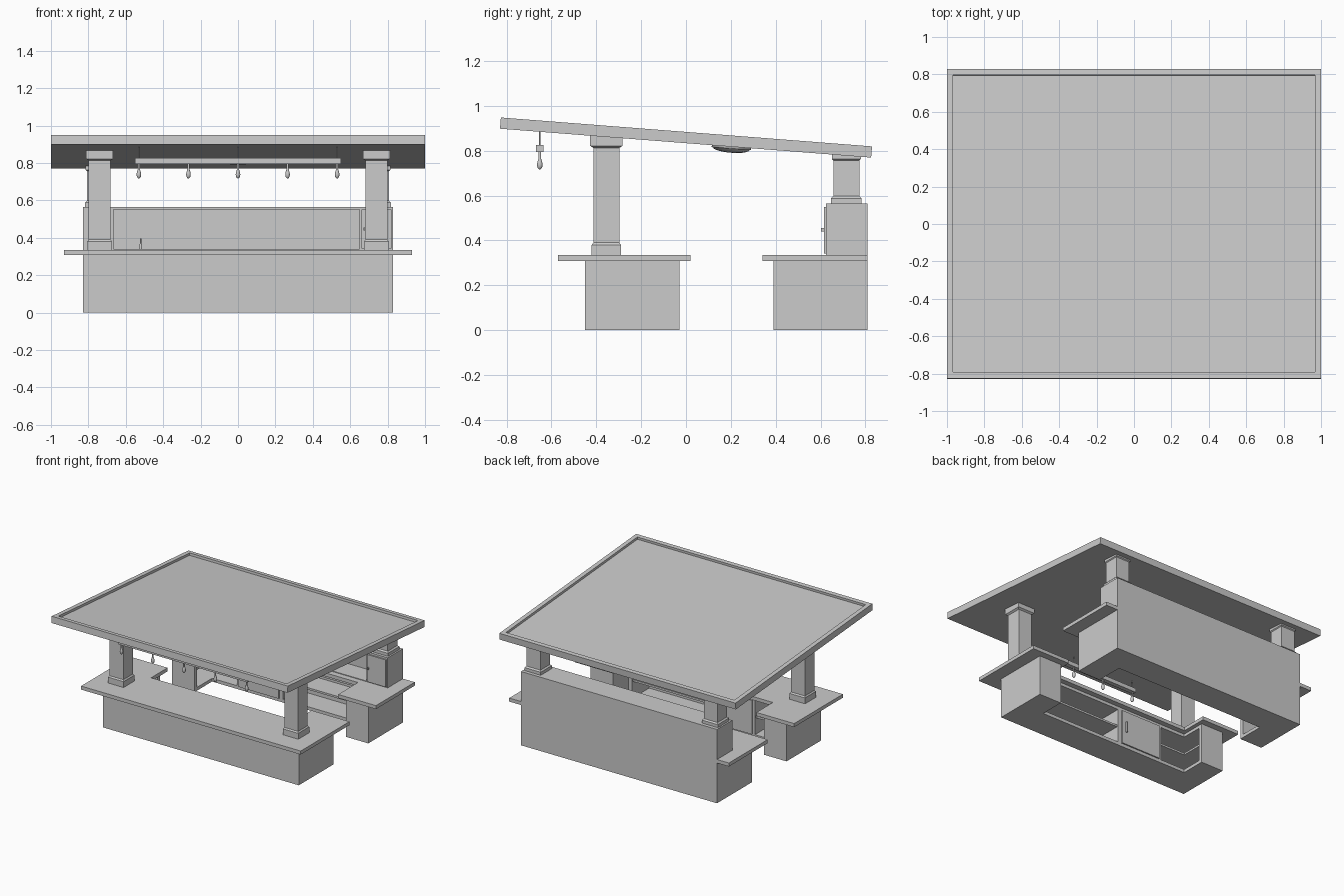
import bpy, bmesh, math
from mathutils import Matrix, Vector

if "Cube" in bpy.data.objects:
    bpy.data.objects.remove(bpy.data.objects["Cube"])


def finish(name, bm):
    bmesh.ops.recalc_face_normals(bm, faces=bm.faces)
    me = bpy.data.meshes.new(name)
    bm.to_mesh(me)
    bm.free()
    ob = bpy.data.objects.new(name, me)
    bpy.context.collection.objects.link(ob)
    return ob


def prism(name, pts, z0, z1):
    bm = bmesh.new()
    face = bm.faces.new([bm.verts.new((x, y, z0)) for x, y in pts])
    ext = bmesh.ops.extrude_face_region(bm, geom=[face])
    verts = [g for g in ext["geom"] if isinstance(g, bmesh.types.BMVert)]
    bmesh.ops.translate(bm, verts=verts, vec=(0, 0, z1 - z0))
    return finish(name, bm)


def box(name, x0, x1, y0, y1, z0, z1):
    return prism(name, [(x0, y0), (x1, y0), (x1, y1), (x0, y1)], z0, z1)


def stack(name, cx, cy, profile, sides):
    # rings of (radius, z) joined into a turned or square column
    bm = bmesh.new()
    rings = []
    for r, z in profile:
        k = r / math.cos(math.pi / sides) if sides == 4 else r
        rings.append([bm.verts.new((cx + k * math.cos(math.tau * (i + .5) / sides),
                                    cy + k * math.sin(math.tau * (i + .5) / sides), z))
                      for i in range(sides)])
    for a, b in zip(rings, rings[1:]):
        for i in range(sides):
            j = (i + 1) % sides
            bm.faces.new((a[i], a[j], b[j], b[i]))
    bm.faces.new(rings[0])
    bm.faces.new(rings[-1])
    ob = finish(name, bm)
    if sides > 4:
        for p in ob.data.polygons:
            p.use_smooth = len(p.vertices) == 4
    return ob


def u_shape(outer, inner, closed_y, notch_y, open_y):
    return [(-outer, closed_y), (outer, closed_y), (outer, open_y), (inner, open_y),
            (inner, notch_y), (-inner, notch_y), (-inner, open_y), (-outer, open_y)]


def carve(ob, cutter):
    cutter.hide_render = True
    cutter.hide_set(True)
    cutter.display_type = 'WIRE'
    m = ob.modifiers.new("carve", 'BOOLEAN')
    m.operation = 'DIFFERENCE'
    m.solver = 'EXACT'
    m.object = cutter


def counter(name, closed, notch, end, top_closed, top_notch, top_end):
    s = 1 if end > closed else -1
    base = prism(name + "_base", u_shape(.83, .64, closed, notch, end), 0, .308)
    prism(name + "_top", u_shape(.93, .61, top_closed, top_notch, top_end), .308, .335)
    back, wing = closed + s * .025, end - s * .03
    # open shelving: straight bay and corner bay
    bay = [(-.04, back), (.61, back), (.61, notch + s * .03), (-.04, notch + s * .03)]
    corner = [(-.81, back), (-.43, back), (-.43, notch + s * .03),
              (-.61, notch + s * .03), (-.61, wing), (-.81, wing)]
    carve(base, prism(name + "_bay_cutter", bay, .025, .285))
    carve(base, prism(name + "_corner_cutter", corner, .025, .285))
    i = notch - s * .01
    prism(name + "_shelf", [(-.04, back), (.61, back), (.61, i), (-.04, i)], .15, .165)
    prism(name + "_corner_shelf", [(-.81, back), (-.43, back), (-.43, i),
                                   (-.65, i), (-.65, wing), (-.81, wing)], .15, .165)
    # cupboard door and its handle
    ys = sorted((notch, notch + s * .01))
    box(name + "_door", -.41, -.07, *ys, .025, .285)
    ys = sorted((notch + s * .01, notch + s * .025))
    box(name + "_door_handle", -.11, -.10, *ys, .12, .20)


counter("front_counter", -.45, -.22, -.03, -.57, -.18, .02)
counter("back_counter", .81, .60, .39, .81, .58, .34)

# upper cabinet with wide niche and side door
upper = box("upper_cabinet", -.83, .83, .625, .81, .335, .565)
carve(upper, box("niche_cutter", -.665, .65, .58, .785, .34, .55))
box("upper_door", .66, .82, .615, .627, .342, .55)
box("upper_door_handle", .672, .68, .603, .617, .44, .455)
stack("bottle", -.52, .70, [(.008, .34), (.008, .36), (.003, .375), (.003, .395)], 12)

# roof posts
for s, side in ((-1, "left"), (1, "right")):
    stack("front_post_" + side, s * .74, -.355,
          [(.066, .335), (.066, .38), (.058, .39), (.058, .813), (.064, .817),
           (.072, .822), (.072, .868)], 4)
    stack("back_post_" + side, s * .75, .715,
          [(.068, .565), (.068, .588), (.058, .598), (.058, .757), (.065, .763),
           (.065, .787)], 4)

# sloping roof with recessed top
tilt = Matrix.Translation((0, 0, .859)) @ Matrix.Rotation(-math.radians(4.45), 4, 'X')
roof = box("roof", -1, 1, -.83, .83, -.025, .025)
bm = bmesh.new()
bm.from_mesh(roof.data)
bm.normal_update()
top = max(bm.faces, key=lambda f: f.normal.z)
bmesh.ops.inset_region(bm, faces=[top], thickness=.047)
ext = bmesh.ops.extrude_face_region(bm, geom=[top])
bmesh.ops.translate(bm, vec=(0, 0, -.018),
                    verts=[g for g in ext["geom"] if isinstance(g, bmesh.types.BMVert)])
if top.is_valid:
    bmesh.ops.delete(bm, geom=[top], context='FACES_ONLY')
bm.to_mesh(roof.data)
bm.free()
roof.data.transform(tilt)

# ceiling lamp dome under the roof
dome = stack("ceiling_lamp", 0, 0,
             [(.088, 0), (.088, -.010)] +
             [(.082 * math.cos(a), -.010 - .018 * math.sin(a))
              for a in (0, .3, .6, .9, 1.2, 1.45)], 32)
dome.data.transform(tilt @ Matrix.Translation((0, .205, -.024)))

# hanging light bar with rods and bulbs
box("light_bar", -.55, .55, -.668, -.635, .795, .826)
for x in (-.53, 0, .53):
    stack("light_rod", x, -.652, [(.003, .82), (.003, .89)], 8)
for k in range(-2, 3):
    stack("bulb", k * .265, -.652,
          [(.006, .80), (.006, .765), (.011, .75), (.0125, .738), (.011, .727),
           (.006, .719), (.001, .717)], 16)
